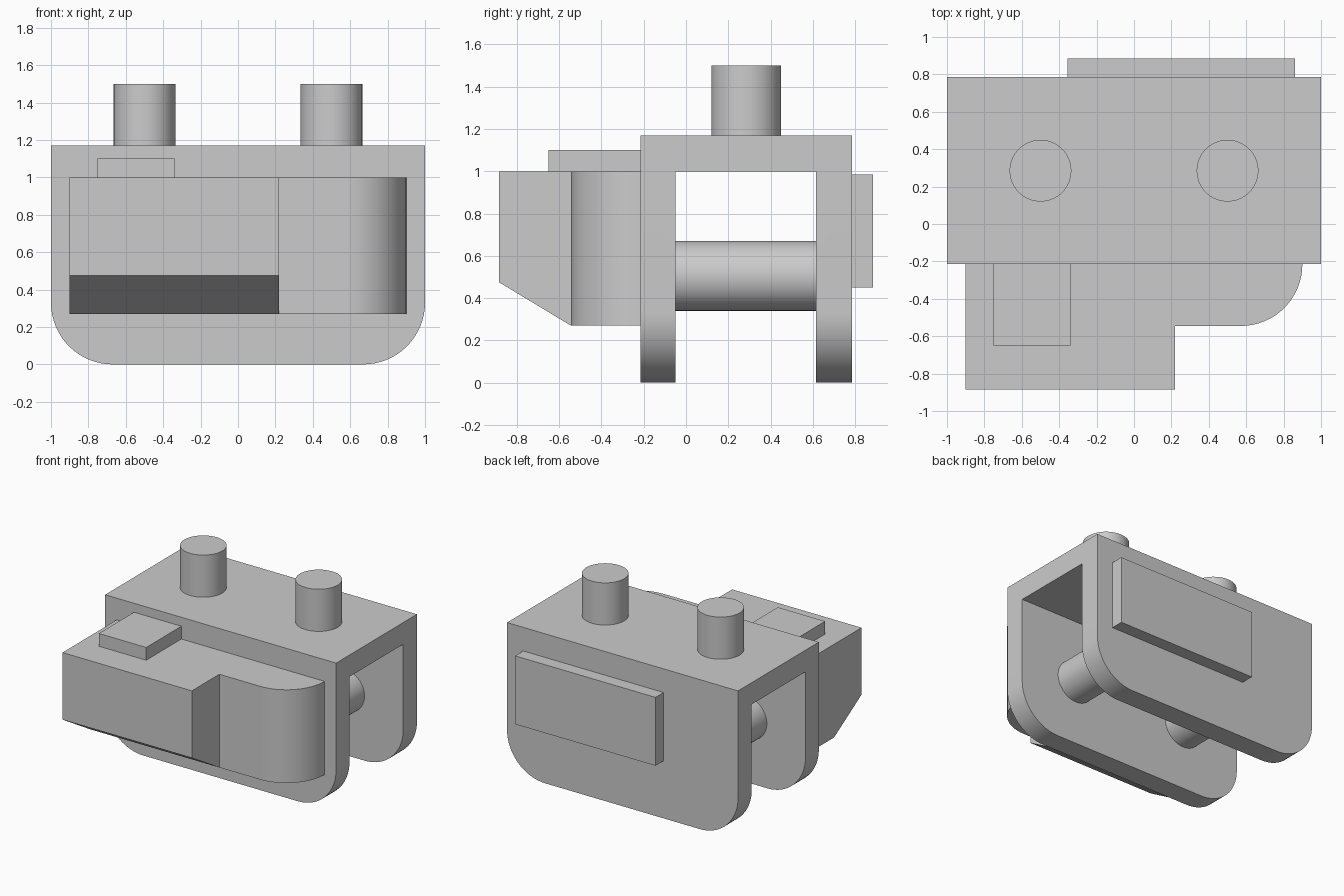
import bpy, bmesh, math
from mathutils import Vector, Matrix

cube = bpy.data.objects.get("Cube")
if cube:
    bpy.data.objects.remove(cube, do_unlink=True)

grey = bpy.data.materials.new("plain grey")
grey.use_nodes = True
colour = (0.6, 0.6, 0.6, 1)
grey.diffuse_color = colour
grey.node_tree.nodes["Principled BSDF"].inputs["Base Color"].default_value = colour


def finish(bm, name):
    bmesh.ops.recalc_face_normals(bm, faces=bm.faces)
    mesh = bpy.data.meshes.new(name)
    bm.to_mesh(mesh)
    bm.free()
    mesh.materials.append(grey)
    obj = bpy.data.objects.new(name, mesh)
    bpy.context.collection.objects.link(obj)
    bpy.ops.object.select_all(action="DESELECT")
    obj.select_set(True)
    bpy.context.view_layer.objects.active = obj
    bpy.ops.object.shade_smooth_by_angle(angle=math.radians(30))
    return obj


def extrude_x(name, profile, x0, x1, radius=0, rounded=None):
    """Extrude a (y, z) profile along x, rounding the edges picked by a rule."""
    bm = bmesh.new()
    face = bm.faces.new([bm.verts.new((x0, y, z)) for y, z in profile])
    new = bmesh.ops.extrude_face_region(bm, geom=[face])["geom"]
    bmesh.ops.translate(bm, vec=(x1 - x0, 0, 0),
                        verts=[v for v in new if isinstance(v, bmesh.types.BMVert)])
    if rounded:
        edges = [e for e in bm.edges if rounded(*e.verts)]
        bmesh.ops.bevel(bm, geom=edges, offset=radius, segments=16,
                        profile=0.5, affect="EDGES")
    return finish(bm, name)


def box(name, x0, x1, y0, y1, z0, z1, **kw):
    return extrude_x(name, [(y0, z0), (y1, z0), (y1, z1), (y0, z1)], x0, x1, **kw)


def rod(name, start, end, radius):
    start, end = Vector(start), Vector(end)
    axis = end - start
    bm = bmesh.new()
    place = (Matrix.Translation((start + end) / 2)
             @ axis.to_track_quat("Z", "Y").to_matrix().to_4x4())
    bmesh.ops.create_cone(bm, cap_ends=True, segments=64, radius1=radius,
                          radius2=radius, depth=axis.length, matrix=place)
    return finish(bm, name)


R = 0.33          # corner radius
FRONT, BACK = -0.215, 0.785
IN_F, IN_B = -0.05, 0.615
DECK, TOP = 1.0, 1.17

# Saddle: two side plates joined by a deck, lower corners rounded
extrude_x("saddle_body",
          [(FRONT, 0), (IN_F, 0), (IN_F, DECK), (IN_B, DECK),
           (IN_B, 0), (BACK, 0), (BACK, TOP), (FRONT, TOP)],
          -1, 1, R,
          lambda a, b: max(a.co.z, b.co.z) < 0.01 and abs(a.co.x - b.co.x) < 0.01)

# Pegs on the deck and cross pins between the plates
for side, x in (("right", -0.5), ("left", 0.5)):
    rod("top_peg_" + side, (x, 0.285, TOP), (x, 0.285, 1.5), R / 2)
    rod("cross_pin_" + side, (x, IN_F, 0.505), (x, IN_B, 0.505), R / 2)

# Front housing with one rounded upright corner
STEP = -0.545
box("front_housing", -0.9, 0.9, STEP, FRONT, 0.27, DECK, radius=R - 0.002,
    rounded=lambda a, b: all(v.co.x > 0.89 and v.co.y < STEP + 0.01 for v in (a, b)))

# Projecting nose with a sloping underside
extrude_x("front_nose", [(STEP, 0.27), (STEP, DECK), (-0.885, DECK), (-0.885, 0.475)],
          -0.9, 0.22)

# Raised pads
box("top_pad", -0.75, -0.34, -0.65, FRONT, DECK, 1.1)
box("back_plate", -0.355, 0.86, BACK, 0.885, 0.45, 0.985)
